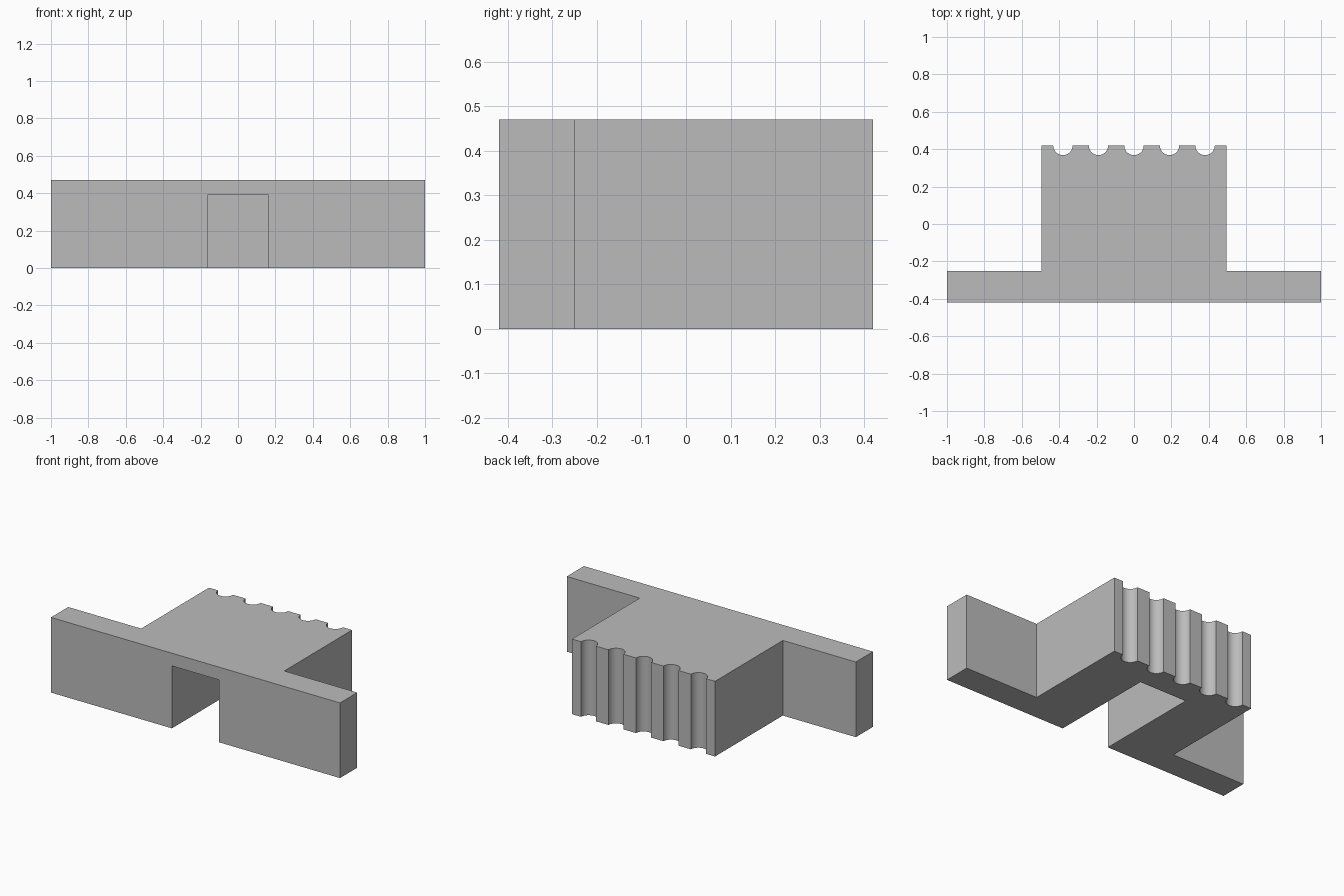
import bpy
import bmesh
from math import pi, cos, sin, radians

cube = bpy.data.objects.get("Cube")
if cube:
    bpy.data.objects.remove(cube, do_unlink=True)

HEIGHT = 0.47
FRONT, WING_BACK, BACK = -0.42, -0.25, 0.42
BLOCK = 0.495                      # half width of the rear block
GROOVES, PITCH, RADIUS, STEPS = 5, 0.19, 0.052, 16

grey = bpy.data.materials.new("plain_grey")
grey.use_nodes = True
colour = (0.5, 0.5, 0.5, 1)
grey.diffuse_color = colour
grey.node_tree.nodes["Principled BSDF"].inputs["Base Color"].default_value = colour


def prism(name, outline, z0, z1):
    """Extrude a flat outline between two heights."""
    bm = bmesh.new()
    base = bm.faces.new([bm.verts.new((x, y, z0)) for x, y in outline])
    top = bmesh.ops.extrude_face_region(bm, geom=[base])["geom"]
    bmesh.ops.translate(bm, vec=(0, 0, z1 - z0),
                        verts=[v for v in top if isinstance(v, bmesh.types.BMVert)])
    bmesh.ops.recalc_face_normals(bm, faces=bm.faces)
    mesh = bpy.data.meshes.new(name)
    bm.to_mesh(mesh)
    bm.free()
    mesh.materials.append(grey)
    obj = bpy.data.objects.new(name, mesh)
    bpy.context.collection.objects.link(obj)
    return obj


# T-shaped outline, with round grooves along the back edge
outline = [(-1, FRONT), (1, FRONT), (1, WING_BACK), (BLOCK, WING_BACK), (BLOCK, BACK)]
for i in range(GROOVES):
    cx = ((GROOVES - 1) / 2 - i) * PITCH
    outline += [(cx + RADIUS * cos(pi * s / STEPS), BACK - RADIUS * sin(pi * s / STEPS))
                for s in range(STEPS + 1)]
outline += [(-BLOCK, BACK), (-BLOCK, WING_BACK), (-1, WING_BACK)]
body = prism("grooved_block", outline, 0, HEIGHT)

# Slot cut into the underside from the front
slot = [(-0.163, FRONT - 0.1), (0.163, FRONT - 0.1), (0.163, 0.25), (-0.163, 0.25)]
cutter = prism("slot_cutter", slot, -0.1, 0.39)
cutter.hide_render = True

bpy.ops.object.select_all(action="DESELECT")
body.select_set(True)
bpy.context.view_layer.objects.active = body
cut = body.modifiers.new("slot", "BOOLEAN")
cut.operation = "DIFFERENCE"
cut.solver = "EXACT"
cut.object = cutter
bpy.ops.object.modifier_apply(modifier=cut.name)
bpy.data.objects.remove(cutter, do_unlink=True)

# Smooth grooves, crisp corners
bpy.ops.object.shade_smooth_by_angle(angle=radians(30))
